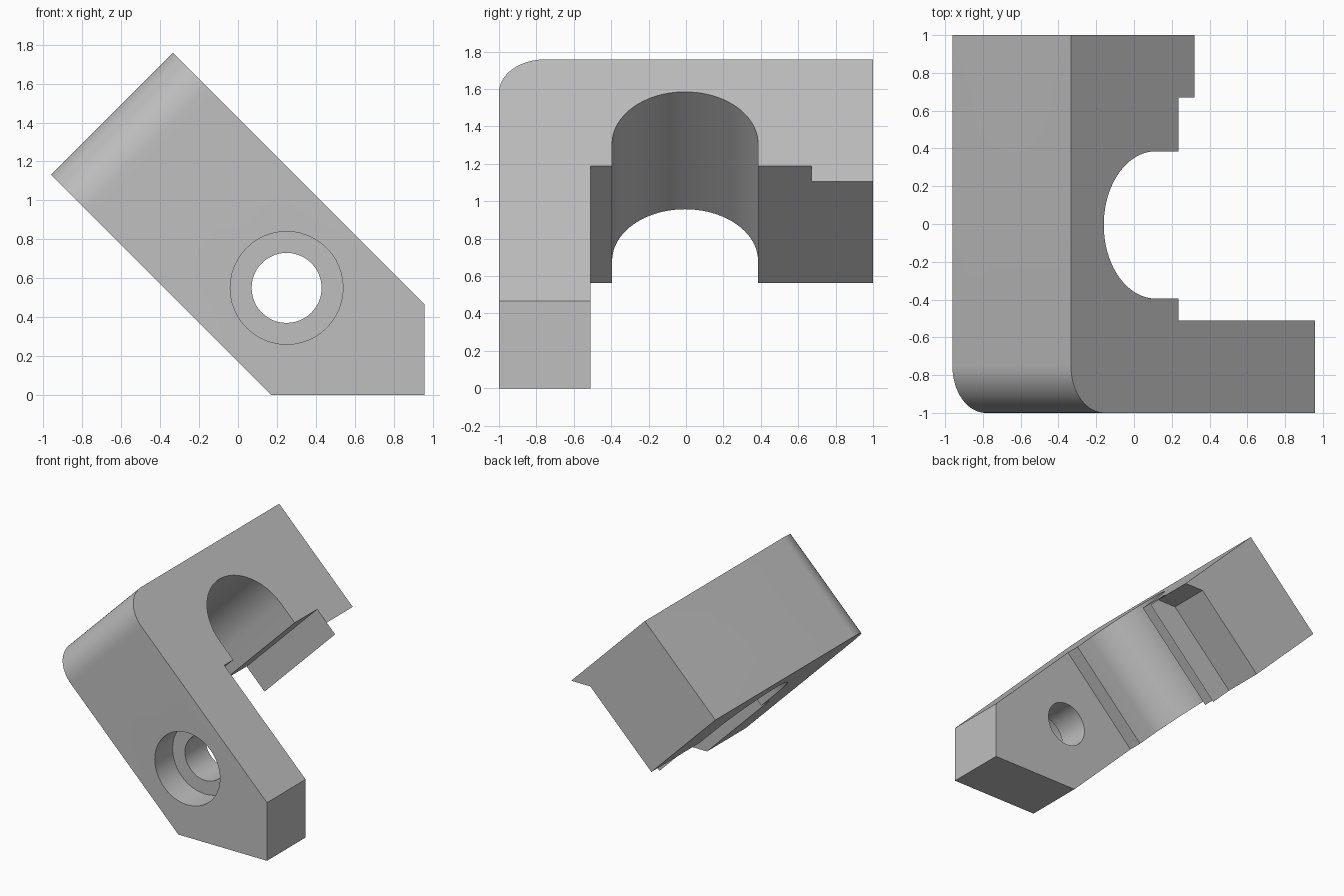
import bpy, bmesh
from math import pi, sin, cos
from mathutils import Matrix, Vector

cube = bpy.data.objects.get("Cube")
if cube:
    bpy.data.objects.remove(cube, do_unlink=True)

TILT = Matrix.Rotation(pi / 4, 4, 'Y')      # local x runs down the slope, local z is the slab normal
LOW, HIGH = 0.12, 1.0076                    # slab faces along its normal
END, STEP = -1.48, -0.675                   # upper end face and inner face of the arm
MID = (LOW + HIGH) / 2


def arc(cx, cy, r, a0, a1, n):
    return [(cx + r * cos(a0 + (a1 - a0) * i / n), cy + r * sin(a0 + (a1 - a0) * i / n))
            for i in range(n + 1)]


def make_object(name, bm):
    bmesh.ops.recalc_face_normals(bm, faces=bm.faces[:])
    mesh = bpy.data.meshes.new(name)
    bm.to_mesh(mesh)
    bm.free()
    ob = bpy.data.objects.new(name, mesh)
    bpy.context.collection.objects.link(ob)
    return ob


def prism(points, low, high, matrix):
    """Extrude a profile along its local z, then place it."""
    bm = bmesh.new()
    face = bm.faces.new([bm.verts.new((x, y, low)) for x, y in points])
    top = bmesh.ops.extrude_face_region(bm, geom=[face])["geom"]
    bmesh.ops.translate(bm, vec=(0, 0, high - low),
                        verts=[v for v in top if isinstance(v, bmesh.types.BMVert)])
    bm.transform(matrix)
    return bm


def cut(body, bm):
    cutter = make_object("cutter", bm)
    cutter.hide_render = True
    mod = body.modifiers.new("cut", 'BOOLEAN')
    mod.operation, mod.solver, mod.object = 'DIFFERENCE', 'EXACT', cutter
    bpy.ops.object.modifier_apply(modifier=mod.name)
    bpy.data.objects.remove(cutter, do_unlink=True)


# L-shaped plate with rounded outer corner and U-shaped slot
profile = [(END, 1)]
profile += arc(END + 0.25, -0.75, 0.25, pi, 1.5 * pi, 16)
profile += [(1.2, -1), (1.2, -0.51), (STEP, -0.51), (STEP, -0.395)]
profile += arc(-0.844, -0.005, 0.39, 1.5 * pi, 0.5 * pi, 40)
profile += [(STEP, 0.385), (STEP, 0.67), (-0.45, 0.67), (-0.45, 1)]
bm = prism(profile, LOW, HIGH, TILT)

# Trim the foot flat underneath and at its side
for point, normal in (((0, 0, 0), (0, 0, -1)), ((0.958, 0, 0), (1, 0, 0))):
    res = bmesh.ops.bisect_plane(bm, geom=bm.verts[:] + bm.edges[:] + bm.faces[:],
                                 plane_co=Vector(point), plane_no=Vector(normal), clear_outer=True)
    edges = [e for e in res["geom_cut"] if isinstance(e, bmesh.types.BMEdge)]
    bmesh.ops.edgeloop_fill(bm, edges=edges)

body = make_object("angle_bracket", bm)
bpy.context.view_layer.objects.active = body
body.select_set(True)

# Undercut that leaves a wedge-shaped lip at the back of the arm
root = 1.105 + STEP * 2 ** 0.5
undercut = [(root, 1.105), (root + 0.7, 1.105), (root + 0.7, 0.1),
            (root - 0.7, 0.1), (root - 0.7, 0.405)]
cut(body, prism(undercut, -1.1, -0.67, Matrix.Rotation(pi / 2, 4, 'X')))

# Counterbored bolt holes: one through the arm, one through the foot
arm_hole = TILT @ Matrix.Translation((END, 0.675, MID)) @ Matrix.Rotation(pi / 2, 4, 'Y')
foot_hole = Matrix.Translation((0.25, -1, 0.55)) @ Matrix.Rotation(-pi / 2, 4, 'X')
for place, depth in ((arm_hole, 1.0), (foot_hole, 0.7)):
    for radius, length in ((0.29, 0.226), (0.18, depth)):
        cut(body, prism(arc(0, 0, radius, 0, 2 * pi, 48)[:-1], -0.1, length, place))

# Plain grey finish
grey = bpy.data.materials.new("plain_grey")
grey.use_nodes = True
colour = (0.52, 0.52, 0.52, 1)
grey.diffuse_color = colour
grey.node_tree.nodes["Principled BSDF"].inputs["Base Color"].default_value = colour
body.data.materials.clear()
body.data.materials.append(grey)
bpy.ops.object.shade_smooth_by_angle(angle=pi / 6)
